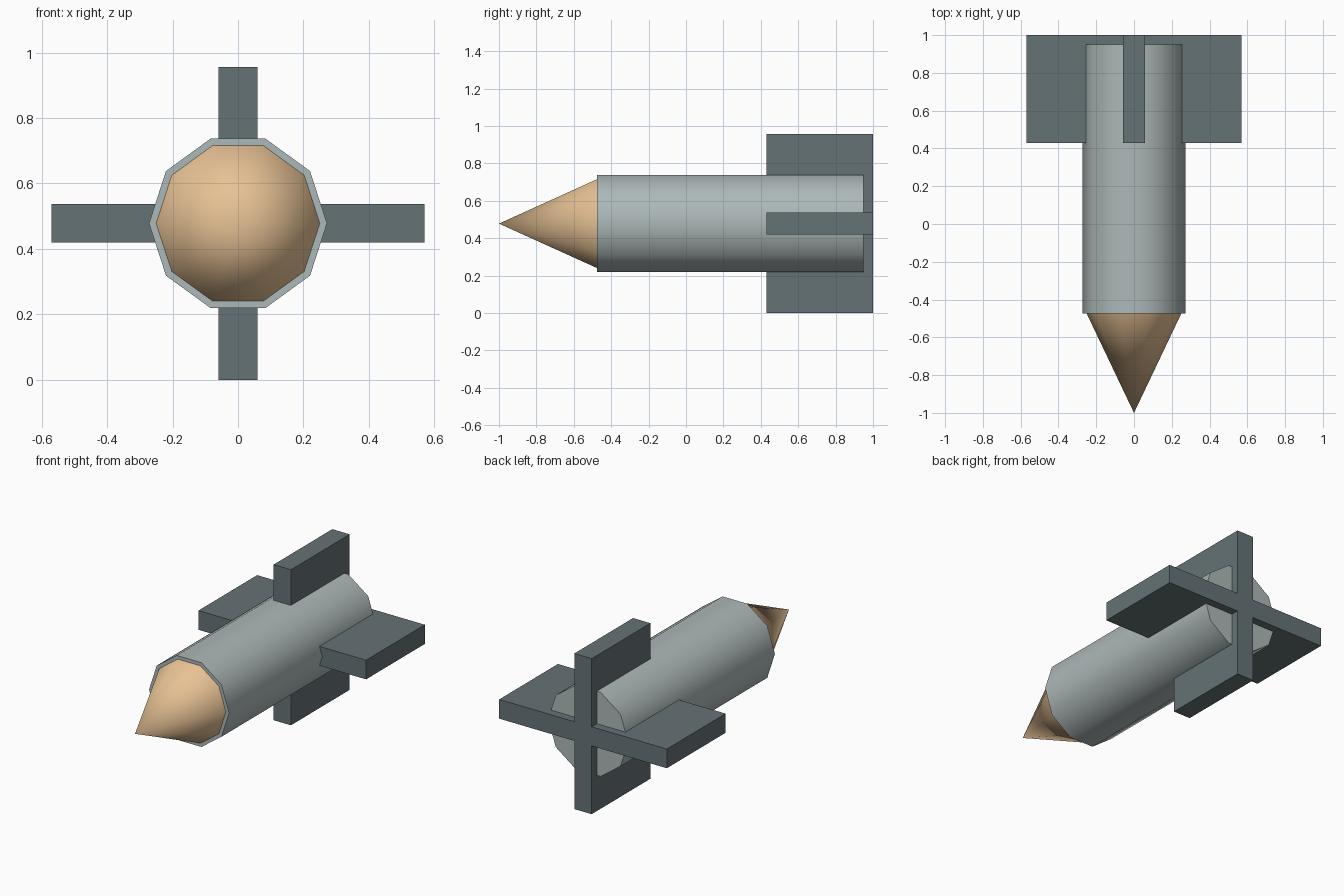
import bpy
from math import radians

if "Cube" in bpy.data.objects:
    bpy.data.objects.remove(bpy.data.objects["Cube"])

AXIS_Z = 0.478   # height of the rocket's centre line
SIDES = 10


def paint(obj, name, rgb):
    mat = bpy.data.materials.get(name) or bpy.data.materials.new(name)
    mat.diffuse_color = (*rgb, 1)
    mat.use_nodes = True
    mat.node_tree.nodes["Principled BSDF"].inputs["Base Color"].default_value = mat.diffuse_color
    obj.data.materials.append(mat)


def tube(name, r_back, r_front, y_front, y_back, fill, color):
    """Ten-sided cylinder or cone lying along y, narrow end facing -y."""
    bpy.ops.mesh.primitive_cone_add(
        vertices=SIDES, radius1=r_back, radius2=r_front, depth=y_back - y_front,
        end_fill_type=fill, location=(0, (y_front + y_back) / 2, AXIS_Z),
        rotation=(radians(90), radians(90), 0))
    obj = bpy.context.object
    obj.name = name
    bpy.ops.object.shade_smooth_by_angle(angle=radians(40))
    paint(obj, *color)


def fin(name, size):
    """Flat slab passing right through the tail."""
    bpy.ops.mesh.primitive_cube_add(size=1, location=(0, 0.715, AXIS_Z))
    obj = bpy.context.object
    obj.name = name
    obj.scale = size
    bpy.ops.object.transform_apply(location=False, rotation=False, scale=True)
    paint(obj, "dark_grey", (0.13, 0.17, 0.18))


# Body and nose (the nose sits on the body's front cap)
tube("body", 0.272, 0.272, -0.475, 0.95, 'NGON', ("light_grey", (0.42, 0.48, 0.48)))
tube("nose_cone", 0.25, 0, -1.0, -0.475, 'NOTHING', ("tan", (0.80, 0.54, 0.30)))

# Crossed tail fins
fin("horizontal_fin", (1.14, 0.57, 0.118))
fin("vertical_fin", (0.118, 0.57, 0.956))
